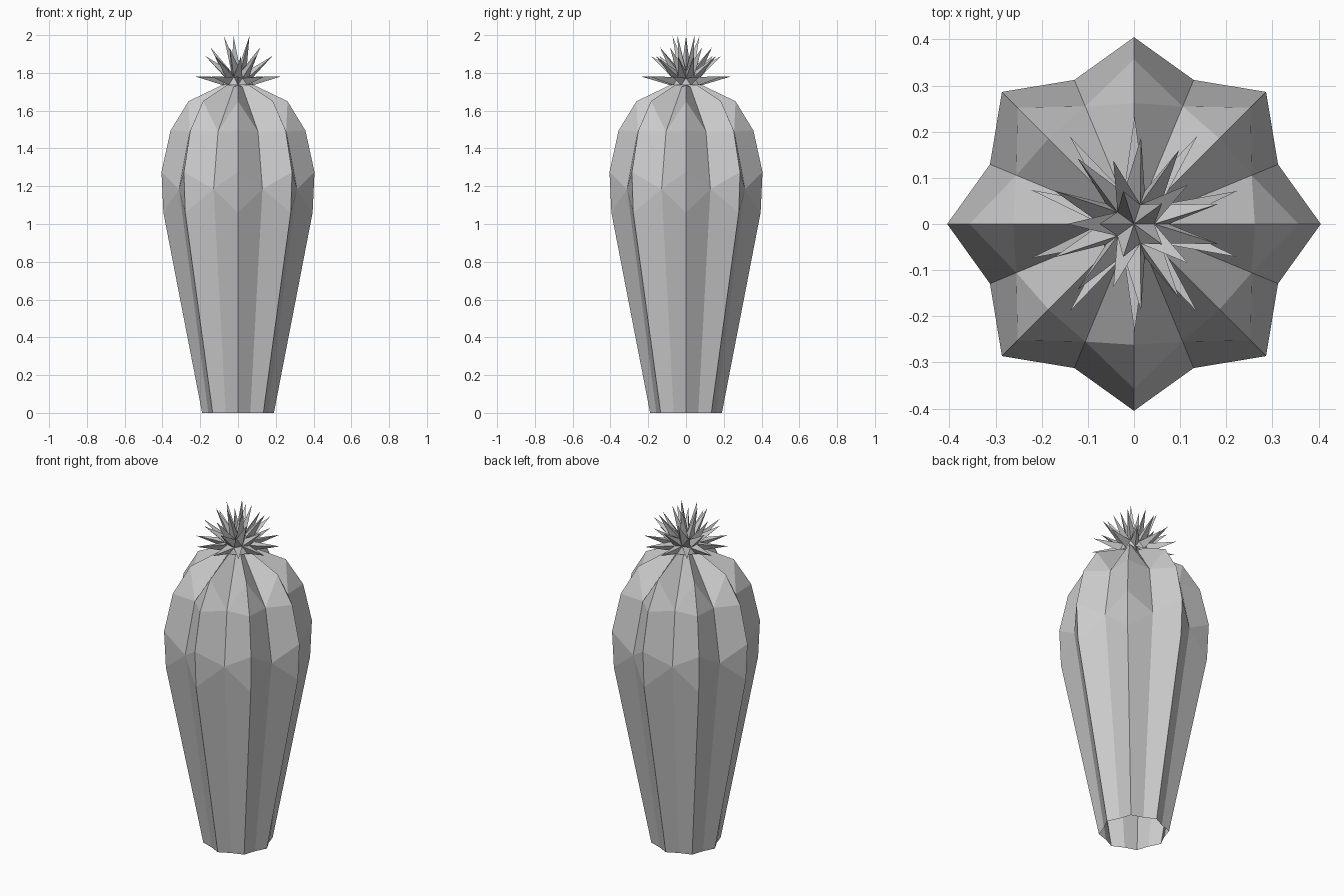
import bpy, bmesh, math

if "Cube" in bpy.data.objects:
    bpy.data.objects.remove(bpy.data.objects["Cube"])

RIBS = 8
# rib ridge and groove profiles: (radius, height)
RIDGE = [(0.19, 0), (0.395, 1.06), (0.405, 1.275), (0.357, 1.495), (0.262, 1.65), (0.085, 1.735)]
GROOVE = [(0.17, 0), (0.338, 1.185), (0.276, 1.49), (0.06, 1.725)]


def finish(bm, name):
    bmesh.ops.recalc_face_normals(bm, faces=bm.faces)
    me = bpy.data.meshes.new(name)
    bm.to_mesh(me)
    bm.free()
    ob = bpy.data.objects.new(name, me)
    bpy.context.collection.objects.link(ob)
    return ob


def column(bm, profile, angle):
    return [bm.verts.new((r * math.cos(angle), r * math.sin(angle), z)) for r, z in profile]


# ribbed cactus body, open underneath
bm = bmesh.new()
step = 2 * math.pi / RIBS
ridges = [column(bm, RIDGE, i * step) for i in range(RIBS)]
grooves = [column(bm, GROOVE, (i + 0.5) * step) for i in range(RIBS)]
top = bm.verts.new((0, 0, 1.74))
for i in range(RIBS):
    g = grooves[i]
    for r in (ridges[i], ridges[(i + 1) % RIBS]):
        bm.faces.new((r[0], g[0], g[1], r[1]))
        bm.faces.new((r[1], g[1], r[2]))
        bm.faces.new((r[2], g[1], g[2], r[3]))
        bm.faces.new((r[3], g[2], r[4]))
        bm.faces.new((r[4], g[2], g[3], r[5]))
        bm.faces.new((r[5], g[3], top))
finish(bm, "cactus_body")

# spiky flower: half icosphere whose faces are pulled out into petals
BASE_Z = 1.735
# minimum face elevation (degrees) -> petal tip radius and height
TIERS = [(62, 0.075, 1.995), (47, 0.145, 1.935), (30, 0.188, 1.89), (14, 0.235, 1.78)]
bm = bmesh.new()
bmesh.ops.create_icosphere(bm, subdivisions=2, radius=0.084)
lower = [f for f in bm.faces if f.calc_center_median().z < 0]
bmesh.ops.delete(bm, geom=lower, context='FACES')
for v in bm.verts:
    v.co.z += BASE_Z
for f in list(bm.faces):
    c = f.calc_center_median()
    elev = math.degrees(math.atan2(c.z - BASE_Z, math.hypot(c.x, c.y)))
    az = math.atan2(c.y, c.x)
    for limit, r, z in TIERS:
        if elev > limit:
            tip = bmesh.ops.poke(bm, faces=[f])['verts'][0]
            tip.co = (r * math.cos(az), r * math.sin(az), z)
            break
finish(bm, "flower")
